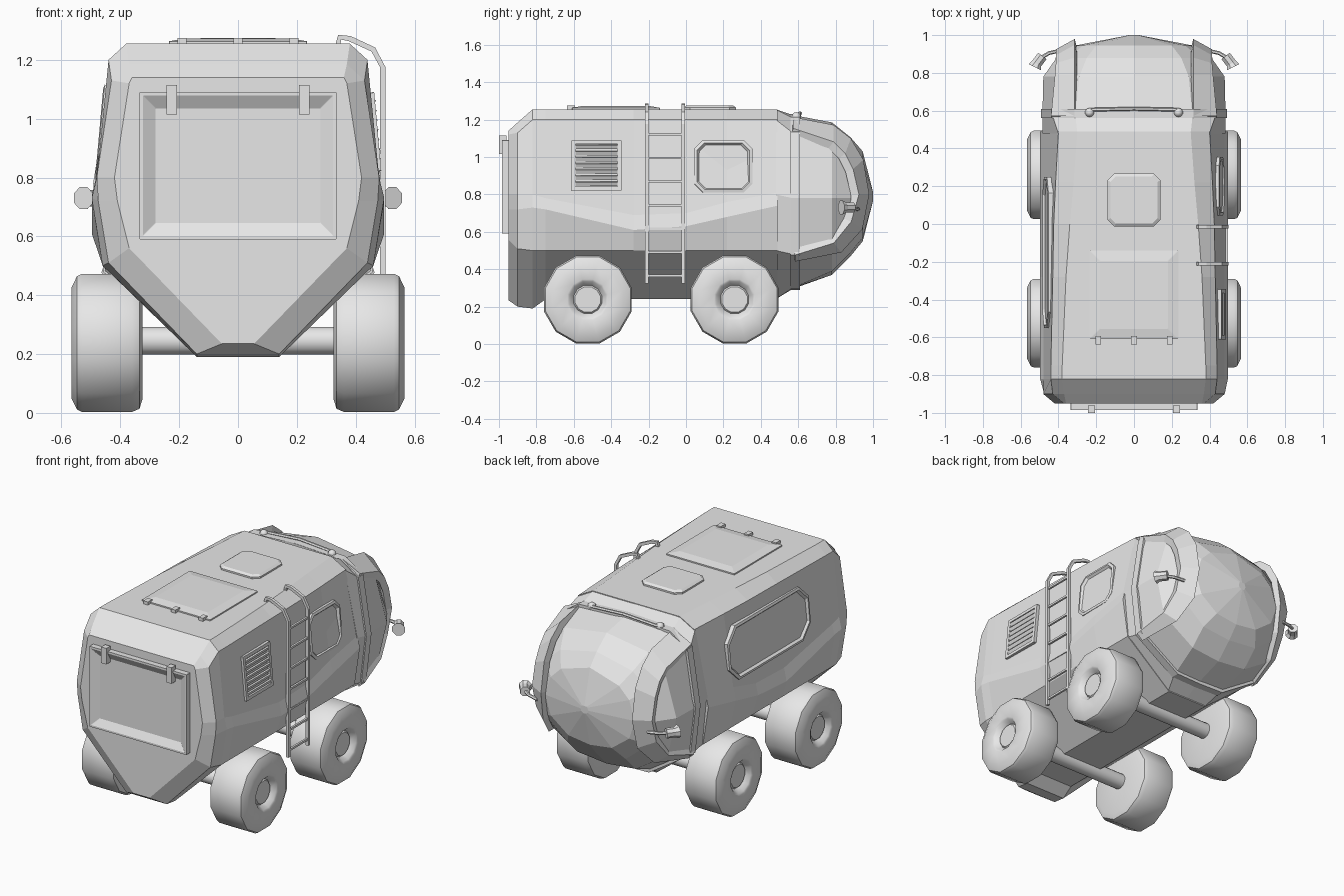
import bpy, bmesh
from math import pi, sin, cos, radians
from mathutils import Matrix, Vector

cube = bpy.data.objects.get("Cube")
if cube:
    bpy.data.objects.remove(cube)

grey = bpy.data.materials.new("plain_grey")
grey.use_nodes = True
COLOUR = (0.8, 0.8, 0.8, 1)
grey.diffuse_color = COLOUR
grey.node_tree.nodes["Principled BSDF"].inputs["Base Color"].default_value = COLOUR


def finish(name, bm, smooth=0):
    bmesh.ops.recalc_face_normals(bm, faces=bm.faces)
    mesh = bpy.data.meshes.new(name)
    bm.to_mesh(mesh)
    bm.free()
    mesh.materials.append(grey)
    obj = bpy.data.objects.new(name, mesh)
    bpy.context.collection.objects.link(obj)
    if smooth:
        bpy.ops.object.select_all(action='DESELECT')
        obj.select_set(True)
        bpy.context.view_layer.objects.active = obj
        bpy.ops.object.shade_smooth_by_angle(angle=radians(smooth))
    return obj


def loft(name, rings, caps=True, smooth=0):
    """Skin a list of equally long closed rings of points."""
    bm = bmesh.new()
    rows = [[bm.verts.new(p) for p in ring] for ring in rings]
    for a, b in zip(rows, rows[1:]):
        for i in range(len(a)):
            j = (i + 1) % len(a)
            bm.faces.new((a[i], a[j], b[j], b[i]))
    if caps:
        bm.faces.new(rows[0])
        bm.faces.new(rows[-1])
    return finish(name, bm, smooth)


def section(y, half):
    """Mirror half a cross-section, listed from roof to keel."""
    other = [(-x, z) for x, z in reversed(half) if x > 0]
    return [(x, y, z) for x, z in half + other]


def box(name, centre, size):
    bm = bmesh.new()
    bmesh.ops.create_cube(bm, size=1)
    for v in bm.verts:
        v.co = Vector(centre) + v.co * Vector(size)
    return finish(name, bm)


def rod(name, points, r, sides=6, r_end=None):
    """Straight-segment tube with an even radius, or a taper to r_end."""
    pts = [Vector(p) for p in points]
    rings = []
    for i, p in enumerate(pts):
        d = (pts[min(i + 1, len(pts) - 1)] - pts[max(i - 1, 0)]).normalized()
        u = d.cross(Vector((0, 1, 0)) if abs(d.y) < 0.8 else Vector((0, 0, 1))).normalized()
        v = d.cross(u)
        rad = r_end if r_end and i == len(pts) - 1 else r
        rings.append([p + rad * (u * cos(t) + v * sin(t))
                      for t in ((k + 0.5) * 2 * pi / sides for k in range(sides))])
    return loft(name, rings, smooth=35 if sides > 8 else 0)


def outline(w, h, cut, z):
    """Rectangle with cut corners, half-sizes w and h."""
    pts = []
    for sx, sy in ((1, 1), (-1, 1), (-1, -1), (1, -1)):
        pair = [(sx * w, sy * (h - cut), z), (sx * (w - cut), sy * h, z)]
        pts += pair if sx * sy > 0 else pair[::-1]
    return pts


def panel(name, place, w, h, cut, steps):
    """Stack of shrinking outlines; each step is (inset, height)."""
    rings = [[place @ Vector(p) for p in outline(w - i, h - i, max(cut - i * 0.4, 0.002), z)]
             for i, z in steps]
    return loft(name, rings)


def wall(side, y, z, x=0.457):
    """Frame on the leaning side wall: local x along y, local z outward."""
    n = Vector((side, 0, 0.09)).normalized()
    u = Vector((0, side, 0))
    return Matrix.Translation((side * x, y, z)) @ Matrix((u, n.cross(u), n)).transposed().to_4x4()


# Hull: rear cap, chamfer, then the long body
hull = [
    section(-0.95, [(0.36, 1.14), (0.37, 1.12), (0.42, 0.8), (0.41, 0.72), (0.37, 0.56), (0.055, 0.235)]),
    section(-0.9, [(0.37, 1.185), (0.43, 1.13), (0.48, 0.8), (0.475, 0.72), (0.44, 0.51), (0.14, 0.2)]),
]
for y, roof, shoulder, crease, flare, keel in (
        (-0.82, 0.38, 0.44, 0.8, 0.73, 0.19), (-0.75, 0.38, 0.44, 0.78, 0.72, 0.24),
        (-0.28, 0.36, 0.43, 0.69, 0.61, 0.24), (0, 0.34, 0.425, 0.7, 0.63, 0.24),
        (0.22, 0.32, 0.415, 0.76, 0.68, 0.24), (0.49, 0.3, 0.4, 0.81, 0.74, 0.24)):
    hull.append(section(y, [(roof, 1.255), (shoulder, 1.2), (0.48, crease),
                            (0.497, flare), (0.46, 0.5), (0.14, keel)]))
loft("hull", hull)

# Faceted cabin nose
joint = [(0, 1.225), (0.31, 1.21), (0.43, 1.13), (0.485, 0.78), (0.45, 0.48), (0.17, 0.3), (0, 0.295)]
loft("cabin", [
    section(0.48, [(0, 1.255), (0.3, 1.255), (0.4, 1.2), (0.485, 0.8), (0.455, 0.5), (0.14, 0.24), (0, 0.24)]),
    section(0.57, joint),
    section(0.78, [(0, 1.185), (0.29, 1.14), (0.4, 1.05), (0.48, 0.78), (0.42, 0.53), (0.2, 0.39), (0, 0.37)]),
    section(0.88, [(0, 1.105), (0.25, 1.05), (0.35, 0.96), (0.41, 0.78), (0.36, 0.62), (0.2, 0.49), (0, 0.47)]),
    section(0.945, [(0, 1.03), (0.2, 0.97), (0.27, 0.9), (0.31, 0.78), (0.27, 0.66), (0.15, 0.57), (0, 0.55)]),
    section(1, [(x * 0.05, 0.79 + (z - 0.78) * 0.05) for x, z in joint]),
])

# Collar where the cabin meets the hull
collar = [(x * 1.015, 0.78 + (z - 0.78) * 1.01) for x, z in joint]
loft("cabin_collar", [section(y, collar) for y in (0.56, 0.61)])

# Curved guard bands beside the windscreen
inner = [(0.31, 0.57, 1.2), (0.31, 0.78, 1.16), (0.31, 0.87, 1.09), (0.31, 0.935, 0.98),
         (0.31, 0.965, 0.8), (0.32, 0.93, 0.62), (0.36, 0.82, 0.5), (0.42, 0.58, 0.455)]
outer = [(0.435, 0.57, 1.14), (0.415, 0.78, 1.07), (0.41, 0.84, 1.01), (0.41, 0.88, 0.93),
         (0.41, 0.91, 0.8), (0.41, 0.87, 0.66), (0.43, 0.78, 0.55), (0.46, 0.58, 0.49)]
for side, label in ((1, "left"), (-1, "right")):
    rings = []
    for a, b in zip(inner, outer):
        a, b = Vector(a), Vector(b)
        out = Vector((0.12, a.y - 0.5, a.z - 0.8)).normalized() * 0.015
        ring = [a + out, b + out, b - out * 2, a - out * 2]
        rings.append([Vector((p.x * side, p.y, p.z)) for p in ring])
    loft(label + "_guard_band", rings)
    # Mirror on a bent arm
    s = side
    rod(label + "_mirror_arm", [(s * 0.38, 0.92, 0.72), (s * 0.45, 0.905, 0.725), (s * 0.5, 0.875, 0.73)], 0.01)
    rod(label + "_mirror", [(s * 0.485, 0.89, 0.73), (s * 0.515, 0.85, 0.73), (s * 0.525, 0.83, 0.73)], 0.03, 8, 0.04)
    # Roof lamp
    bm = bmesh.new()
    bmesh.ops.create_uvsphere(bm, u_segments=10, v_segments=6, radius=0.025,
                              matrix=Matrix.Translation((s * 0.235, 0.59, 1.215)))
    finish(label + "_roof_lamp", bm, 50)
rod("lamp_bar", [(-0.23, 0.605, 1.22), (0, 0.61, 1.235), (0.23, 0.605, 1.22)], 0.01)

# Rear door with two hinges
rear = Matrix.Translation((0, -0.95, 0.84)) @ Matrix.Rotation(pi / 2, 4, 'X')
panel("rear_door", rear, 0.335, 0.25, 0.002, [(0, -0.03), (0, 0.035), (0.012, 0.035), (0.055, 0.01)])
for x in (-0.225, 0.225):
    box("rear_hinge", (x, -0.98, 1.065), (0.035, 0.04, 0.1))

# Roof hatches
panel("rear_hatch", Matrix.Translation((0, -0.375, 1.255)), 0.235, 0.235, 0.002,
      [(0, -0.02), (0, 0.008), (0.055, 0.018)])
for x in (-0.19, 0, 0.19):
    box("hatch_hinge", (x, -0.615, 1.262), (0.03, 0.045, 0.025))
panel("front_hatch", Matrix.Translation((0, 0.127, 1.255)), 0.14, 0.14, 0.035,
      [(0, -0.02), (0, 0.01), (0.015, 0.02)])

# Side windows
window = [(0, -0.03), (0, 0.012), (0.015, 0.016), (0.026, 0.002)]
panel("left_window", wall(1, 0.2, 0.95, 0.451), 0.155, 0.14, 0.045, window)
panel("right_window", wall(-1, -0.15, 0.95, 0.456), 0.4, 0.165, 0.085, window)

# Louvred vent
vent = wall(1, -0.478, 0.955, 0.463)
panel("vent_frame", vent, 0.133, 0.135, 0.002, [(0, -0.03), (0, 0.012), (0.02, 0.012), (0.02, -0.006)])
for i in range(7):
    slat = box("vent_slat", (0, 0, 0), (0.226, 0.022, 0.01))
    slat.matrix_world = vent @ Matrix.Translation((0, (i - 3) * 0.033, 0.006)) @ Matrix.Rotation(0.5, 4, 'X')

# Ladder hooked over the roof
for y in (-0.21, -0.015):
    rod("ladder_rail", [(0.34, y, 1.25), (0.345, y, 1.277), (0.38, y, 1.272), (0.46, y, 1.235),
                        (0.492, y, 1.175), (0.492, y, 0.325)], 0.013, 4)
for i in range(7):
    rod("ladder_rung", [(0.492, -0.21, 0.365 + i * 0.126), (0.492, -0.015, 0.365 + i * 0.126)], 0.009, 4)

# Axles and wheels, each wheel turned from one profile
tyre = [(0.03, 0.33), (0.2, 0.325), (0.232, 0.335), (0.243, 0.36), (0.243, 0.53), (0.235, 0.547),
        (0.195, 0.566), (0.112, 0.566), (0.1, 0.56), (0.078, 0.53), (0.07, 0.54), (0.01, 0.54)]
for y, label in ((-0.525, "rear"), (0.26, "front")):
    rod(label + "_axle", [(-0.35, y, 0.245), (0.35, y, 0.245)], 0.048, 16)
    for side in (1, -1):
        rings = [[(side * x, y + r * sin(t), 0.238 + r * cos(t))
                  for t in ((k + 0.5) * pi / 6 for k in range(12))] for r, x in tyre]
        loft(label + "_wheel", rings, smooth=32)
